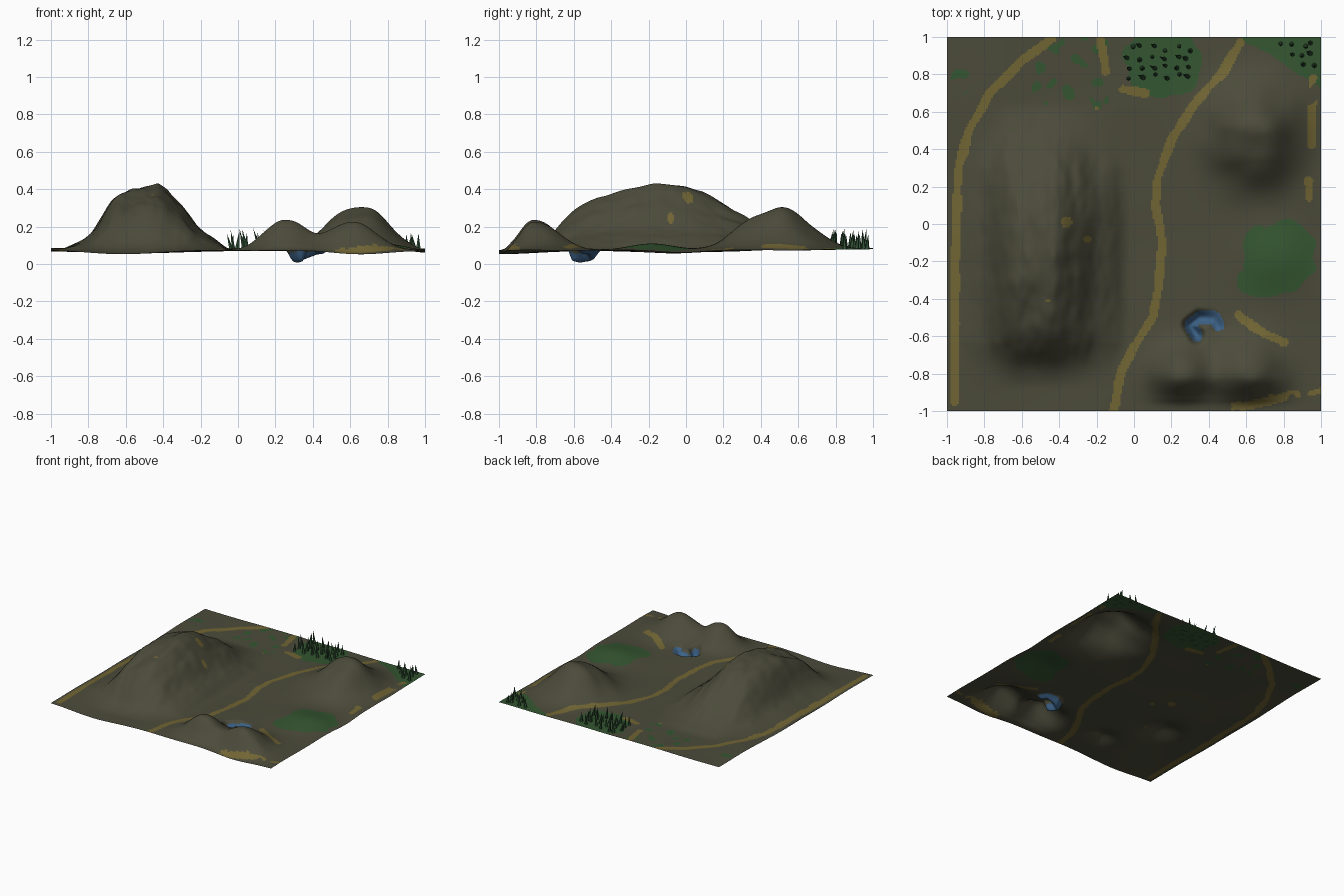
import bpy, bmesh, math, random
from mathutils import Vector, noise

if "Cube" in bpy.data.objects:
    bpy.data.objects.remove(bpy.data.objects["Cube"])

random.seed(4)
N = 220  # grid cells per side


def material(name, rgb):
    m = bpy.data.materials.new(name)
    m.diffuse_color = (*rgb, 1)
    m.use_nodes = True
    m.node_tree.nodes["Principled BSDF"].inputs["Base Color"].default_value = m.diffuse_color
    return m


MATS = [material("olive_ground", (0.071, 0.07, 0.043)),
        material("ochre_track", (0.165, 0.13, 0.034)),
        material("grass_green", (0.034, 0.092, 0.03)),
        material("pond_blue", (0.045, 0.12, 0.24))]
PINE = material("pine_green", (0.034, 0.092, 0.04))


def nz(x, y, s, seed=0.0):
    return noise.noise(Vector((x * s + seed, y * s - seed, seed)))


def bump(x, y, cx, cy, sx, sy, p=2):
    r = math.hypot((x - cx) / sx, (y - cy) / sy)
    return math.exp(-0.5 * r ** p)


def lerp(table, t):
    for (a, p), (b, q) in zip(table, table[1:]):
        if a <= t <= b:
            return p + (q - p) * (t - a) / (b - a)
    return 0.0


def soft(table, t):
    return sum(lerp(table, t + d) for d in (-.03, -.015, 0, .015, .03)) / 5


def dist(line, x, y):
    best = 9
    for (ax, ay), (bx, by) in zip(line, line[1:]):
        dx, dy = bx - ax, by - ay
        t = max(0, min(1, ((x - ax) * dx + (y - ay) * dy) / (dx * dx + dy * dy)))
        best = min(best, math.hypot(x - ax - t * dx, y - ay - t * dy))
    return best


# long mountain: cross-section over x and ridge factor over y
CROSS = [(-.95, 0), (-.88, .03), (-.8, .07), (-.75, .13), (-.7, .24), (-.65, .305), (-.57, .32),
         (-.5, .35), (-.45, .36), (-.4, .345), (-.3, .235), (-.2, .11), (-.13, .07), (-.05, 0)]
RIDGE = [(-.85, 0), (-.77, .1), (-.7, .3), (-.65, .46), (-.58, .64), (-.5, .75), (-.4, .84), (-.3, .95),
         (-.15, 1), (0, .95), (.1, .85), (.2, .68), (.3, .5), (.4, .3), (.5, .13), (.62, 0)]
# pond horseshoe and tracks
POND = [(.335, -.595), (.3, -.54), (.35, -.5), (.43, -.5), (.455, -.54)]
TRACKS = [
    [(.57, .97), (.48, .82), (.33, .65), (.2, .45), (.13, .25), (.12, .1), (.15, -.1),
     (.13, -.35), (.1, -.5), (0, -.65), (-.07, -.8), (-.11, -1)],
    [(-.44, .99), (-.6, .87), (-.77, .7), (-.88, .5), (-.94, .3), (-.95, 0), (-.96, -.4), (-.96, -.95)],
    [(.56, -.49), (.64, -.55), (.7, -.59), (.8, -.63)],
    [(-.18, .99), (-.15, .82)], [(-.06, .72), (.06, .7)],
    [(.58, -.975), (.72, -.95), (.8, -.925)], [(.95, .62), (.95, .42)], [(.935, .23), (.935, .14)],
]
BROKEN = [[(.48, -.985), (.75, -.93), (.98, -.89)], [(.96, .78), (.96, .62)]]
SPOTS = [(-.36, .01, .03), (-.46, -.41, .012), (-.25, -.08, .02), (-.2, .62, .012)]


def base(x, y):
    # gently rolling plain with sagging edges and the sunken pond
    z = .075 + .008 * nz(x, y, 2.2, 3) + .008 * max(0, y)
    z -= .02 * bump(x, y, -.6, -1, .17, .2) + .02 * bump(x, y, .65, -1, .15, .06)
    z -= .02 * bump(x, y, 1, .48, .1, .15) + .018 * bump(x, y, 1, -.08, .08, .15)
    t = max(0, 1 - dist(POND, x, y) / .055)
    depth = .088 - .4 * max(0, x - .34) - .3 * (y + .6)
    return max(.001, z - depth * t * t * (3 - 2 * t))


def small_hills(x, y):
    hill = .23 * bump(x, y, .64, .48, .165, .175, 2.2) * (1 + .2 * nz(x, y, 6, 5))
    s1, s2 = (.08, .08) if y < -.81 else (.11, .135)
    front = .16 * bump(x, y, .25, -.81, .11, s1, 2.2) + .15 * bump(x, y, .61, -.81, .13, s2, 2.2)
    front *= (1 + .1 * nz(x, y, 8, 6)) * min(1, (1 - abs(y)) / .06)
    return hill + front + .035 * bump(x, y, .76, -.18, .14, .12)


def mountain(x, y):
    q = soft(RIDGE, y)
    w = .85 + .15 * min(1, q * 2)
    m = soft(CROSS, -.47 + (x + .47) / w) * q
    return m + min(1, m / .12) * .018 * (nz(x * 1.6, y * .7, 6, 1) + .4 * nz(x * 2, y, 11, 2))


def top(x, y):
    return base(x, y) + small_hills(x, y) + mountain(x, y)


def underside(x, y):
    # follows the hollow hills, but stays nearly flat under the mountain
    z = base(x, y) + small_hills(x, y) - .002
    z -= .016 * bump(x, y, -.58, -.1, .25, .25)
    z += .06 * bump(x, y, -.58, -.36, .09, .1) + .04 * bump(x, y, -.28, -.72, .07, .07)
    return max(0, min(z, top(x, y) - .001))


def surface_colour(x, y):
    n = nz(x, y, 9, 8)
    if dist(POND, x, y) < .032 + .006 * n:
        return 3
    if any(dist(t, x, y) < .024 + .009 * n for t in TRACKS):
        return 1
    if any(dist(t, x, y) < .022 and nz(x, y, 14, 2) > .05 for t in BROKEN):
        return 1
    if any(math.hypot(x - a, y - b) < r for a, b, r in SPOTS):
        return 1
    for cx, cy, rx, ry in ((.16, .86, .21, .19), (.78, -.17, .21, .19), (.66, -.31, .11, .09)):
        if math.hypot((x - cx) / rx, (y - cy) / ry) < 1 + .22 * n:
            return 2
    if y > .99 - .63 * (x - .58) + .03 * n and x > .57:
        return 2
    if (-.55 < x < -.1 and .62 < y or math.hypot(x + .93, y - .76) < .07) and nz(x, y, 13, 12) > .17:
        return 2
    return 0


def sheet(name, height, flip=False):
    bm = bmesh.new()
    bmesh.ops.create_grid(bm, x_segments=N, y_segments=N, size=1)
    for v in bm.verts:
        v.co.z = height(v.co.x, v.co.y)
    for f in bm.faces:
        c = f.calc_center_median()
        f.material_index = surface_colour(c.x, c.y)
        f.smooth = True
    if flip:
        bmesh.ops.reverse_faces(bm, faces=bm.faces[:])
    finish(name, bm, MATS)


def finish(name, bm, mats):
    me = bpy.data.meshes.new(name)
    bm.to_mesh(me)
    bm.free()
    for m in mats:
        me.materials.append(m)
    bpy.context.collection.objects.link(bpy.data.objects.new(name, me))


def pines(name, spots, tall):
    # slim leaning cones standing on the terrain
    bm = bmesh.new()
    for x, y in spots:
        h, r = tall * random.uniform(.7, 1.05), random.uniform(.011, .015)
        geo = bmesh.ops.create_cone(bm, cap_ends=True, segments=6, radius1=r, radius2=0, depth=h)
        lean = random.uniform(-.3, .15)
        for v in geo["verts"]:
            v.co.x += lean * (v.co.z + h / 2)
            v.co.y -= .5 * lean * (v.co.z + h / 2)
            v.co += Vector((x, y, top(x, y) + h / 2 - .005))
    finish(name, bm, [PINE])


sheet("terrain_top", top)
sheet("terrain_underside", underside, True)


def jitter(x, y):
    return x + random.uniform(-.018, .018), y + random.uniform(-.015, .015)


grove = [jitter(-.02 + .062 * i, .79 + .05 * j) for i in range(6) for j in range(4)]
corner = [jitter(.8 + .05 * i, .96 - .05 * j) for i in range(4) for j in range(3) if j <= i]
pines("north_pines", grove, .112)
pines("corner_pines", corner, .085)
